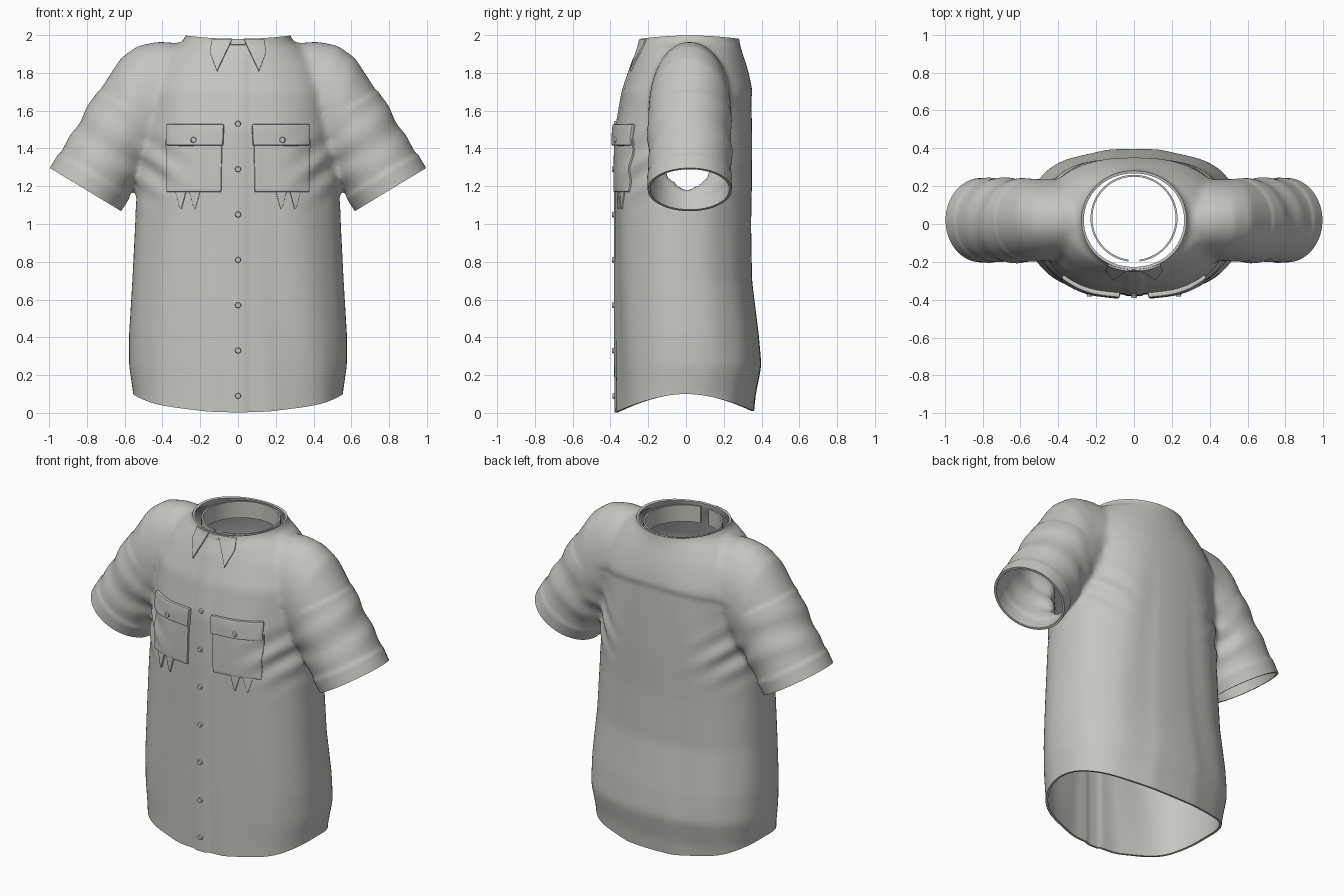
import bpy, bmesh, math
from mathutils import Vector
from mathutils.bvhtree import BVHTree

cube = bpy.data.objects.get("Cube")
if cube:
    bpy.data.objects.remove(cube)


def material(name, rgb):
    m = bpy.data.materials.new(name)
    m.use_nodes = True
    m.diffuse_color = (*rgb, 1)
    m.node_tree.nodes["Principled BSDF"].inputs["Base Color"].default_value = (*rgb, 1)
    return m


CLOTH = material("light_grey_cloth", (0.56, 0.56, 0.53))


def make(name, bm):
    me = bpy.data.meshes.new(name)
    bm.to_mesh(me)
    bm.free()
    me.materials.append(CLOTH)
    ob = bpy.data.objects.new(name, me)
    bpy.context.collection.objects.link(ob)
    return ob


def bake(ob):
    """Replace the mesh by its modified result."""
    dg = bpy.context.evaluated_depsgraph_get()
    me = bpy.data.meshes.new_from_object(ob.evaluated_get(dg))
    ob.modifiers.clear()
    ob.data = me


def smooth(ob, angle=40):
    bpy.ops.object.select_all(action='DESELECT')
    ob.select_set(True)
    bpy.context.view_layer.objects.active = ob
    bpy.ops.object.shade_smooth_by_angle(angle=math.radians(angle))


def loft(bm, rings):
    """Closed solid through equal-length rings of points."""
    rows = [[bm.verts.new(p) for p in r] for r in rings]
    n = len(rows[0])
    for a, b in zip(rows, rows[1:]):
        for i in range(n):
            j = (i + 1) % n
            bm.faces.new((a[i], a[j], b[j], b[i]))
    bm.faces.new(rows[0])
    bm.faces.new(rows[-1])


def unit(t, e):
    c, s = math.cos(t), math.sin(t)
    return (math.copysign(abs(c) ** (2 / e), c), math.copysign(abs(s) ** (2 / e), s))


ANGLES = [math.tau * i / 64 for i in range(64)]

# Torso sections: height, half width, front, back
TORSO = [(-.10, .545, -.37, .35), (.10, .555, -.372, .37), (.25, .577, -.374, .40),
         (.42, .577, -.375, .385), (.70, .56, -.375, .35), (1.0, .545, -.375, .345),
         (1.25, .53, -.375, .35), (1.5, .50, -.37, .35), (1.7, .48, -.335, .345),
         (1.85, .44, -.285, .315), (1.93, .36, -.255, .292), (1.965, .29, -.242, .283),
         (2.08, .25, -.235, .275)]
# Sleeve sections: outer x, outer z, inner x, inner z, half depth
SLEEVE = [(.22, 1.95, .2, 1.5, .17), (.42, 1.967, .30, 1.4, .20), (.53, 1.945, .40, 1.32, .215),
          (.62, 1.88, .45, 1.29, .22), (.76, 1.665, .49, 1.26, .215),
          (.89, 1.45, .55, 1.19, .215), (.985, 1.29, .63, 1.075, .21),
          (1.02, 1.23, .665, 1.015, .21)]

bm = bmesh.new()
rings = []
for z, rx, f, b in TORSO:
    e = 2.35 if z < 1.8 else 2.0
    my, ry = (f + b) / 2, (b - f) / 2
    rings.append([(rx * unit(t, e)[0], my + ry * unit(t, e)[1], z) for t in ANGLES])
loft(bm, rings)
for side in (1, -1):
    rings = []
    for ox, oz, ix, iz, d in SLEEVE:
        cx, cz, hx, hz = (ox + ix) / 2, (oz + iz) / 2, (ox - ix) / 2, (oz - iz) / 2
        rings.append([(side * (cx + hx * math.cos(t)), .02 + d * math.sin(t),
                       cz + hz * math.cos(t)) for t in ANGLES])
    loft(bm, rings)
bmesh.ops.recalc_face_normals(bm, faces=bm.faces)

# Fuse torso and sleeves into one soft cloth surface
shirt = make("shirt_body", bm)
m = shirt.modifiers.new("fuse", 'REMESH')
m.mode, m.voxel_size = 'VOXEL', 0.016
m = shirt.modifiers.new("soften", 'SMOOTH')
m.factor, m.iterations = 0.5, 14
bake(shirt)

bm = bmesh.new()
bm.from_mesh(shirt.data)


def ramp(v, a, b):
    t = max(0, min(1, (v - a) / (b - a)))
    return t * t * (3 - 2 * t)


CUFF = Vector((.985, 0, 1.29))
CUFF_DIR = Vector((.215, 0, -.355)).normalized()

# Raised seams and folds
bm.normal_update()
moves = []
for v in bm.verts:
    x, y, z = abs(v.co.x), v.co.y, v.co.z
    d = (Vector((x, 0, z)) - CUFF).dot(CUFF_DIR)
    on_sleeve = ramp(x, .52, .62) * ramp(z, 1.0, 1.08)
    push = on_sleeve * .007 * (ramp(d, -.50, -.47) + ramp(d, -.10, -.08))
    push += on_sleeve * .006 * math.sin(28 * d + 7 * y) * ramp(-d, .1, .25) * ramp(d, -.5, -.35)
    if y < 0:
        push += .007 * (1 - ramp(x, .036, .05)) * (1 - ramp(z, 1.85, 1.95))
    else:
        push += .008 * ramp(z + .25 * x * x, 1.66, 1.7) * (1 - ramp(z, 1.75, 1.93)) * (1 - ramp(x, .4, .5))
    body = 1 - ramp(x, .45, .55)
    push += body * .005 * math.sin(17 * x + 2.5 * z) * ramp(x, .08, .2) * (1 - ramp(z, 1.3, 1.7))
    armpit = math.exp(-((x - .45) ** 2 + (z - 1.3) ** 2) / .02)
    push += .009 * armpit * math.sin(38 * (z - .7 * x))
    moves.append(v.normal * push)
for v, mv in zip(bm.verts, moves):
    v.co += mv


def cut(point, normal, keep):
    fs = [f for f in bm.faces if keep(f.calc_center_median())]
    geom = list({*fs, *(e for f in fs for e in f.edges), *(v for f in fs for v in f.verts)})
    bmesh.ops.bisect_plane(bm, geom=geom, plane_co=point, plane_no=normal, clear_outer=True)


# Open the cuffs
for s in (1, -1):
    cut((s * CUFF.x, 0, CUFF.z), (s * CUFF_DIR.x, 0, CUFF_DIR.z),
        lambda c: s * c.x > .585 and c.z > .9)


# Open the curved hem and the neck by cutting in a straightened space
def cut_curved(height, up, keep):
    for v in bm.verts:
        v.co.z -= height(v.co.y)
    cut((0, 0, 0), (0, 0, up), keep)
    for v in bm.verts:
        v.co.z += height(v.co.y)


cut_curved(lambda y: .10 - .098 * min(1.05, abs(y) / .375) ** 1.8, -1, lambda c: c.z < .3)
cut_curved(lambda y: 1.98 + .018 * (1 - min(1, (y - .02) ** 2 / .07)), 1, lambda c: c.z > -.3)
bm.normal_update()
tree = BVHTree.FromBMesh(bm)
bm.to_mesh(shirt.data)
bm.free()
m = shirt.modifiers.new("cloth_thickness", 'SOLIDIFY')
m.thickness, m.offset = 0.014, -1
bake(shirt)
smooth(shirt, 50)


def front_y(x, z):
    hit = tree.ray_cast(Vector((x, -2, z)), Vector((0, 1, 0)))[0]
    return hit.y if hit else -.24


def draped(name, corners, lift, thick, n=14, bevel=0.004):
    """Cloth patch laid on the chest; corners are (x, z) in order around it."""
    a, b, c, d = [Vector(p) for p in corners]
    bm = bmesh.new()
    grid = []
    for i in range(n + 1):
        row = []
        for j in range(n + 1):
            p = a.lerp(b, i / n).lerp(d.lerp(c, i / n), j / n)
            row.append(bm.verts.new((p.x, front_y(p.x, p.y) - lift, p.y)))
        grid.append(row)
    for i in range(n):
        for j in range(n):
            bm.faces.new((grid[i][j], grid[i + 1][j], grid[i + 1][j + 1], grid[i][j + 1]))
    bmesh.ops.recalc_face_normals(bm, faces=bm.faces)
    if sum(f.normal.y for f in bm.faces) > 0:
        bmesh.ops.reverse_faces(bm, faces=bm.faces)
    ob = make(name, bm)
    m = ob.modifiers.new("thickness", 'SOLIDIFY')
    m.thickness, m.offset = thick, -1
    m = ob.modifiers.new("soft_edge", 'BEVEL')
    m.width, m.segments = bevel, 2
    bake(ob)
    smooth(ob)
    return ob


def button(name, x, z, lift):
    bm = bmesh.new()
    bmesh.ops.create_cone(bm, cap_ends=True, segments=20, radius1=.016, radius2=.013, depth=.012)
    for v in bm.verts:
        px, py, pz = v.co
        v.co = (x + px, front_y(x, z) - lift - pz, z + py)
    bmesh.ops.recalc_face_normals(bm, faces=bm.faces)
    smooth(make(name, bm), 35)


# Button row
for i in range(7):
    button(f"front_button_{i + 1}", 0, .09 + .24 * i, .004)

for s, side in ((1, "left"), (-1, "right")):
    def quad(*pts):
        return [(s * x, z) for x, z in pts]
    # Chest pocket with flap and button
    draped(side + "_pocket", quad((.09, 1.17), (.38, 1.17), (.385, 1.45), (.085, 1.45)), .013, .02)
    draped(side + "_pocket_flap", quad((.08, 1.415), (.385, 1.415), (.385, 1.53), (.075, 1.53)),
           .026, .03, bevel=.008)
    button(side + "_pocket_button", s * .235, 1.445, .029)
    # Small pleats under the pocket
    for k, x in enumerate((.23, .305)):
        draped(f"{side}_pocket_pleat_{k + 1}",
               quad((x - .004, 1.08), (x + .004, 1.08), (x + .03, 1.175), (x - .03, 1.175)),
               .008, .012, 5, .002)
    # Collar point
    draped(side + "_collar_point", quad((.112, 1.81), (.15, 1.91), (.14, 1.978), (.032, 1.978)),
           .010, .014, bevel=.002)

# Collar stand, an inner band open at the front
bm = bmesh.new()
prev = None
for i in range(65):
    t = -math.pi / 2 + .13 + (math.tau - .26) * i / 64
    x, y = .225 * math.cos(t), .03 + .225 * math.sin(t)
    pair = [bm.verts.new((x, y, z)) for z in (1.87, 1.975)]
    if prev:
        bm.faces.new((prev[0], pair[0], pair[1], prev[1]))
    prev = pair
stand = make("collar_stand", bm)
m = stand.modifiers.new("thickness", 'SOLIDIFY')
m.thickness, m.offset = .01, 0
bake(stand)
smooth(stand)

# Button tab closing the collar
draped("collar_tab", [(-.04, 1.95), (.04, 1.95), (.036, 1.974), (-.036, 1.974)], .006, .012, 4, .002)
